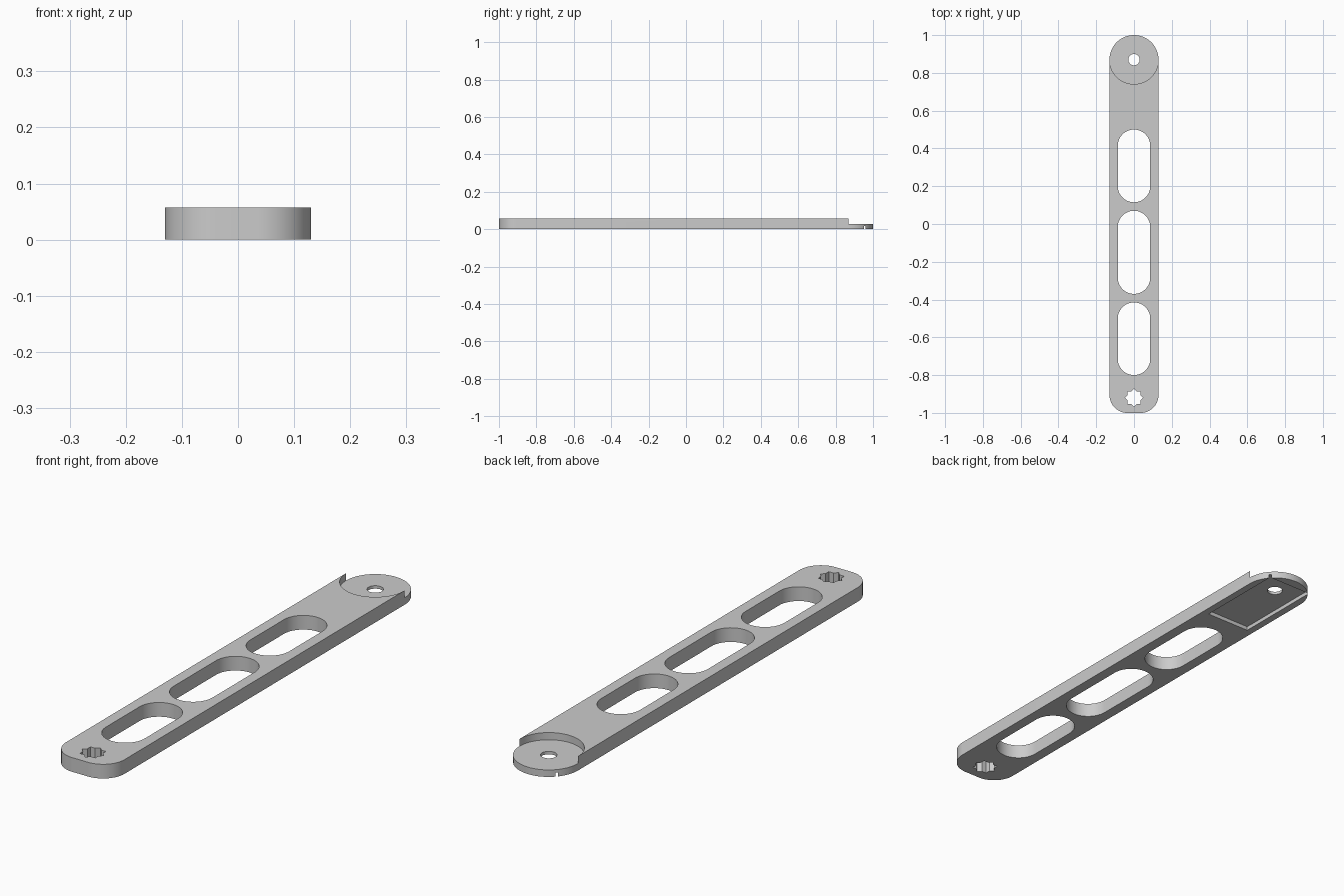
import bpy, bmesh, math

cube = bpy.data.objects.get("Cube")
if cube:
    bpy.data.objects.remove(cube, do_unlink=True)

HALF_W, THICK, STEP_Z = 0.13, 0.057, 0.028
PIVOT_Y, STAR_Y = 0.87, -0.92

grey = bpy.data.materials.new("light_grey")
grey.use_nodes = True
grey.diffuse_color = (0.6, 0.6, 0.6, 1)
grey.node_tree.nodes["Principled BSDF"].inputs["Base Color"].default_value = (0.6, 0.6, 0.6, 1)


def arc(cx, cy, r, start, end, steps=24):
    """Points along an arc, angles in degrees."""
    angles = [math.radians(start + (end - start) * i / steps) for i in range(steps + 1)]
    return [(cx + r * math.cos(a), cy + r * math.sin(a)) for a in angles]


def prism(name, outline, z0, z1):
    """Upright solid from a counter-clockwise outline."""
    bm = bmesh.new()
    face = bm.faces.new([bm.verts.new((x, y, z0)) for x, y in outline])
    top = bmesh.ops.extrude_face_region(bm, geom=[face])["geom"]
    bmesh.ops.translate(bm, vec=(0, 0, z1 - z0),
                        verts=[v for v in top if isinstance(v, bmesh.types.BMVert)])
    bmesh.ops.recalc_face_normals(bm, faces=bm.faces)
    mesh = bpy.data.meshes.new(name)
    bm.to_mesh(mesh)
    bm.free()
    mesh.materials.append(grey)
    obj = bpy.data.objects.new(name, mesh)
    bpy.context.collection.objects.link(obj)
    return obj


def cut(target, outline, z0=-0.1, z1=0.2):
    """Subtract a prism from the target and discard the cutter."""
    cutter = prism("cutter", outline, z0, z1)
    cutter.hide_render = True
    mod = target.modifiers.new("cut", "BOOLEAN")
    mod.operation, mod.solver, mod.object = "DIFFERENCE", "EXACT", cutter
    bpy.context.view_layer.objects.active = target
    bpy.ops.object.modifier_apply(modifier=mod.name)
    bpy.data.objects.remove(cutter, do_unlink=True)


# Flat arm: rounded front corners, half-round back end
R = 0.095
corner = HALF_W - R
arm = prism("link_arm",
            arc(0, PIVOT_Y, HALF_W, 0, 180, 48)
            + arc(-corner, R - 1, R, 180, 270)
            + arc(corner, R - 1, R, 270, 360), 0, THICK)

# Three long slots
SLOT_R = 0.086
for y0, y1 in ((-0.8, -0.415), (-0.37, 0.07), (0.115, 0.5)):
    cut(arm, arc(0, y1 - SLOT_R, SLOT_R, 0, 180) + arc(0, y0 + SLOT_R, SLOT_R, 180, 360))

# Round seat lowered to half thickness at the back end
cut(arm, arc(0, PIVOT_Y, HALF_W - 0.0005, 180, 360, 48)
    + [(0.2, PIVOT_Y), (0.2, 1.1), (-0.2, 1.1), (-0.2, PIVOT_Y)], STEP_Z, 0.2)

# Rectangular pocket underneath; its back corners just break the rim
cut(arm, [(-0.1, 0.58), (0.1, 0.58), (0.1, 0.96), (-0.1, 0.96)], -0.1, 0.016)

# Pivot hole and eight-pointed spline hole
cut(arm, arc(0, PIVOT_Y, 0.03, 0, 352.5, 47))
star = []
for i in range(16):
    r = 0.037 if i % 2 else 0.048
    a = i * math.pi / 8
    star.append((r * math.cos(a), STAR_Y + r * math.sin(a)))
cut(arm, star)

# Smooth curved walls, crisp edges
bpy.ops.object.select_all(action="DESELECT")
arm.select_set(True)
bpy.context.view_layer.objects.active = arm
bpy.ops.object.shade_smooth_by_angle(angle=math.radians(30))
